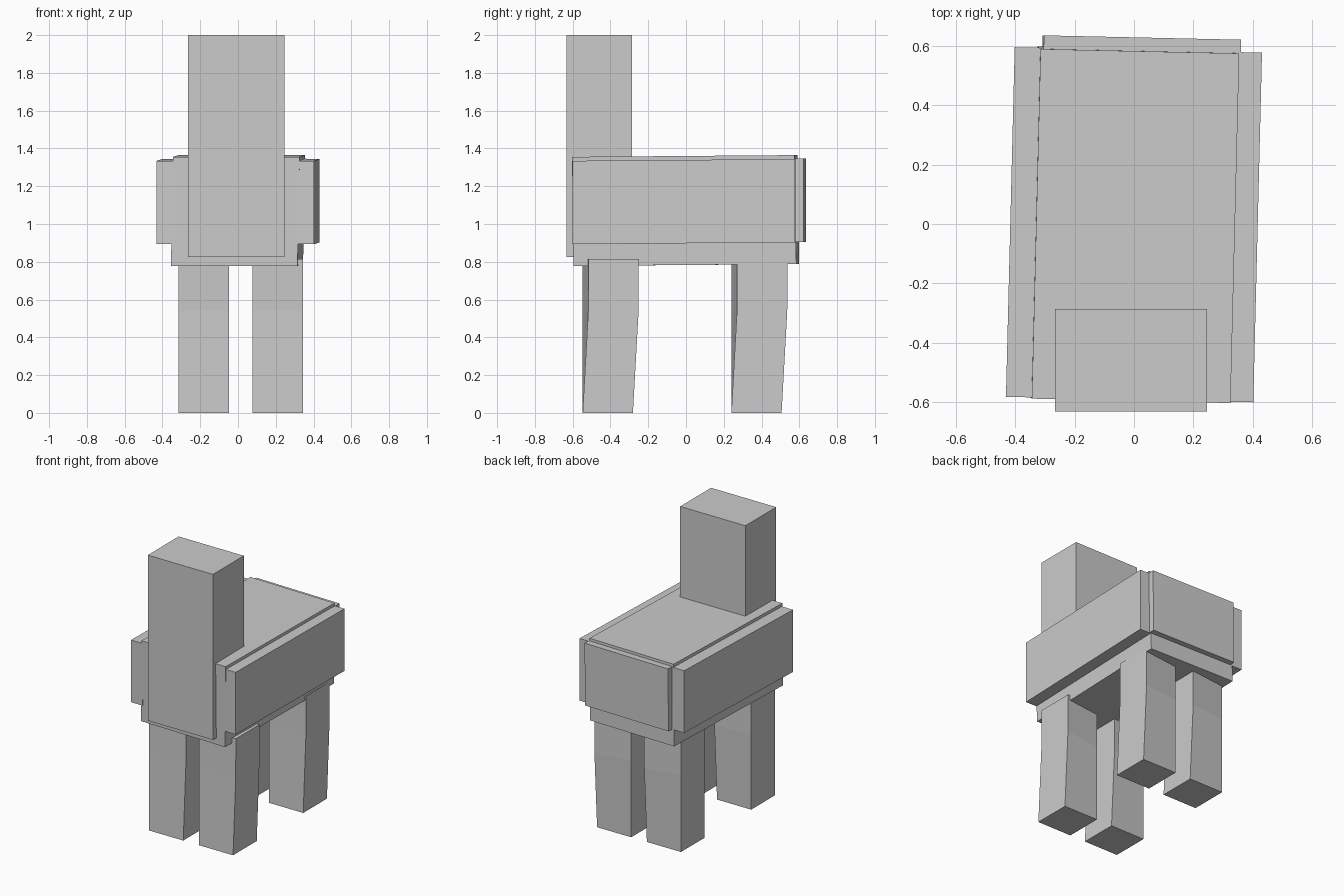
import bpy
import bmesh

if "Cube" in bpy.data.objects:
    bpy.data.objects.remove(bpy.data.objects["Cube"])


def loft(name, rings):
    """Closed solid from a stack of four-point rings, bottom to top."""
    bm = bmesh.new()
    vs = [[bm.verts.new(p) for p in ring] for ring in rings]
    bm.faces.new(vs[0])
    bm.faces.new(vs[-1])
    for a, b in zip(vs, vs[1:]):
        for i in range(4):
            j = (i + 1) % 4
            bm.faces.new((a[i], a[j], b[j], b[i]))
    bmesh.ops.recalc_face_normals(bm, faces=bm.faces)
    mesh = bpy.data.meshes.new(name)
    bm.to_mesh(mesh)
    bm.free()
    obj = bpy.data.objects.new(name, mesh)
    bpy.context.collection.objects.link(obj)
    return obj


def ring(x0, x1, y0, y1, z, skew=0.0):
    """Rectangle at height z; skew pushes the right side backwards."""
    return [(x0, y0, z), (x1, y0 + skew, z), (x1, y1 + skew, z), (x0, y1, z)]


def slab(name, x, y, z, roll=0.0, pitch=0.0):
    """Box sharing the slight turn and tilt of the torso."""
    def turn(p):
        px, py, pz = p
        return (px + 0.025 * py + roll * (pz - 1.07),
                py - 0.022 * px - pitch * (pz - 1.07),
                pz + 0.008 * py)
    return loft(name, [[turn(p) for p in ring(*x, *y, h)] for h in z])


# Torso with raised side and rear pads
slab("body", (-0.335, 0.335), (-0.592, 0.587), (0.783, 1.36), 0.018, 0.015)
slab("left_side_pad", (-0.417, -0.325), (-0.592, 0.587), (0.898, 1.339))
slab("right_side_pad", (0.325, 0.417), (-0.592, 0.587), (0.898, 1.339))
slab("rear_pad", (-0.322, 0.343), (0.565, 0.629), (0.899, 1.341), 0.01, 0.0)

# Neck and head block
loft("head", [ring(-0.266, 0.246, -0.632, -0.286, h) for h in (0.825, 2.0)])

# Four legs, twisting slightly up to a knee and straight above it
for side, x in (("left", -0.315), ("right", 0.076)):
    for end, y in (("front", -0.547), ("back", 0.24)):
        loft(f"{end}_{side}_leg",
             [ring(x, x + 0.268, y, y + 0.266, z, skew)
              for z, skew in ((0.0, 0.0), (0.54, 0.03), (0.815, 0.031))])
